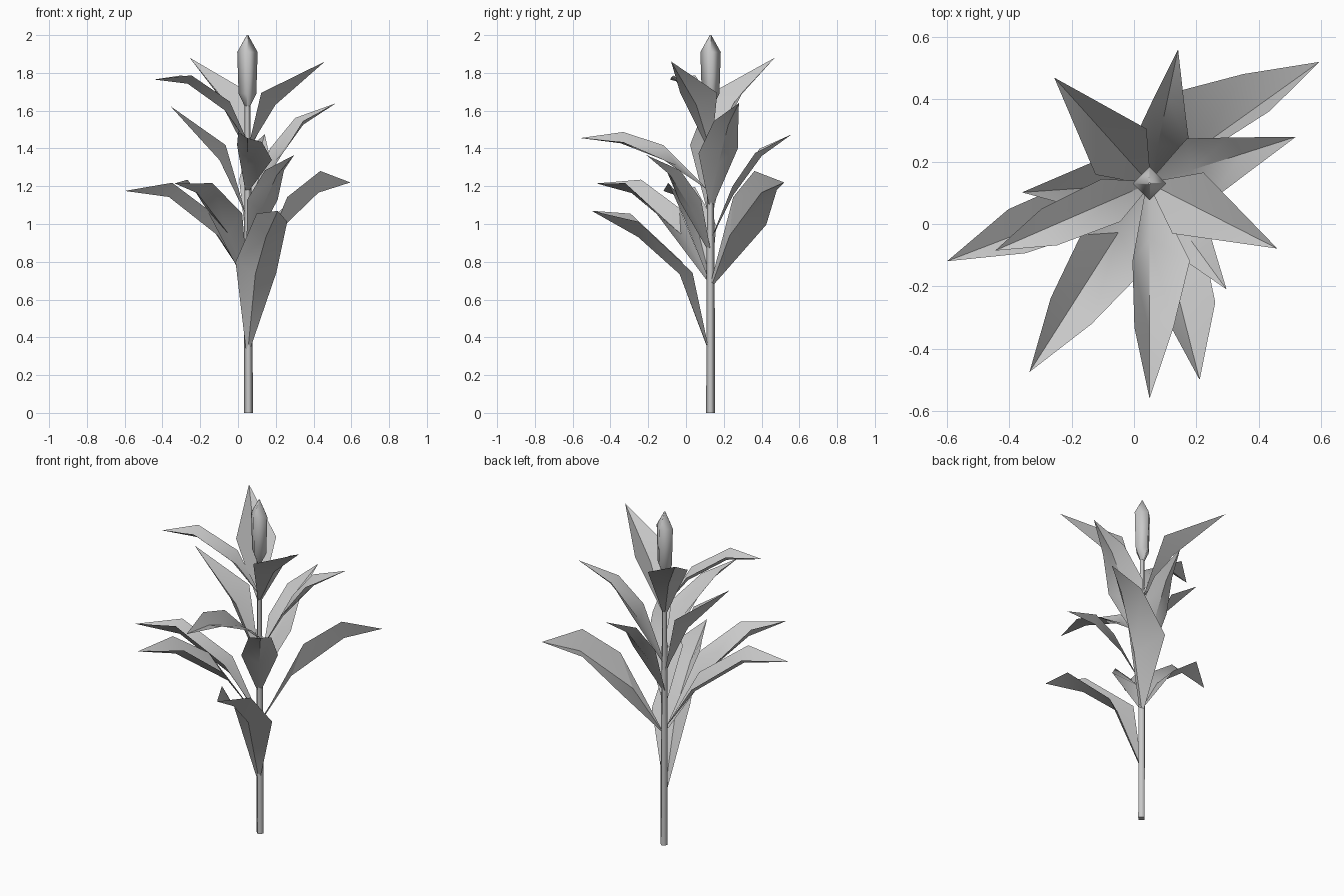
import bpy, bmesh, math
from mathutils import Vector

if "Cube" in bpy.data.objects:
    bpy.data.objects.remove(bpy.data.objects["Cube"], do_unlink=True)

grey = bpy.data.materials.new("plain_grey")
grey.use_nodes = True
tone = (0.58, 0.58, 0.58, 1)
grey.diffuse_color = tone
grey.node_tree.nodes["Principled BSDF"].inputs["Base Color"].default_value = tone

AXIS = Vector((0.05, 0.13, 0))


def finish(name, bm, angle):
    """Turn a bmesh into a named, shaded object."""
    mesh = bpy.data.meshes.new(name)
    bm.to_mesh(mesh)
    bm.free()
    mesh.materials.append(grey)
    ob = bpy.data.objects.new(name, mesh)
    bpy.context.collection.objects.link(ob)
    bpy.ops.object.select_all(action='DESELECT')
    ob.select_set(True)
    bpy.context.view_layer.objects.active = ob
    bpy.ops.object.shade_smooth_by_angle(angle=math.radians(angle))


def post(name, profile, sides=4):
    """Stack of square rings: (x shift, radius, height), with separate flat caps."""
    bm = bmesh.new()
    rings = []
    for shift, radius, z in profile:
        ring = []
        for i in range(sides):
            a = math.tau * i / sides
            ring.append(bm.verts.new(AXIS + Vector(
                (shift + radius * math.cos(a), radius * math.sin(a), z))))
        rings.append(ring)
    for low, high in zip(rings, rings[1:]):
        for i in range(sides):
            j = (i + 1) % sides
            bm.faces.new((low[i], low[j], high[j], high[i]))
    bm.faces.new([bm.verts.new(v.co) for v in reversed(rings[0])])
    bm.faces.new([bm.verts.new(v.co) for v in rings[-1]])
    finish(name, bm, 100)


# Leaf forms, one row per cross-section:
# edge reach, edge rise, width, midrib reach, midrib rise
ARCHED = ((0.36, 0.72, 1.0, 0.26, 0.48), (0.67, 1.02, 0.68, 0.69, 0.90))
CURVED = ((0.25, 0.63, 1.0, 0.24, 0.48), (0.65, 1.07, 0.85, 0.64, 0.93))
SPREAD = ((0.20, 0.59, 1.0, 0.26, 0.54), (0.65, 0.95, 0.75, 0.61, 0.81))
BENT = ((0.32, 0.53, 1.0, 0.28, 0.41), (0.58, 0.84, 0.62, 0.63, 0.79))
STRAIGHT = ((0.30, 0.64, 1.0, 0.36, 0.50),)


def leaf(name, form, heading, base, reach, tip, width, roll=0):
    """Grooved leaf blade growing from the stem at height base."""
    a = math.radians(heading)
    out = Vector((math.cos(a), math.sin(a), 0))
    side = Vector((-math.sin(a), math.cos(a), 0))
    rise = tip - base

    def at(r, z, lateral=0):
        return AXIS + out * r * reach + side * lateral + Vector((0, 0, base + z * rise))

    bm = bmesh.new()
    rows = [[bm.verts.new(at(0.02, 0, s * 0.012)) for s in (-1, 0, 1)]]
    for er, ez, w, mr, mz in form:
        across = w * width * math.cos(roll)
        drop = Vector((0, 0, w * width * math.sin(roll)))
        lean = (at(mr, mz) - at(er, ez)).length * math.sin(roll)
        rows.append([bm.verts.new(at(er, ez, lean - across) + drop),
                     bm.verts.new(at(mr, mz)),
                     bm.verts.new(at(er, ez, lean + across) - drop)])
    for low, high in zip(rows, rows[1:]):
        for i in (0, 1):
            bm.faces.new((low[i], high[i], high[i + 1], low[i + 1]))
    point = bm.verts.new(at(1, 1))
    for i in (0, 1):
        bm.faces.new((rows[-1][i], point, rows[-1][i + 1]))
    finish(name, bm, 30)


# Stem and flower head
post("stem", [(0.006, 0.023, 0), (0.004, 0.022, 0.7), (0, 0.015, 1.63)])
post("flower_head", [(0, 0.008, 1.61), (0, 0.047, 1.69),
                     (0, 0.054, 1.91), (0, 0.004, 2.0)])

# Lower arched leaves: heading, base height, reach, tip height, half width, roll
leaf("low_front_leaf", SPREAD, -75.7, 0.34, 0.65, 1.07, 0.115, 0.25)
leaf("low_back_leaf", ARCHED, 35.6, 0.68, 0.67, 1.22, 0.13, 0.6)
leaf("low_front_right_leaf", ARCHED, 237.5, 0.70, 0.717, 1.215, 0.115, 0.12)
leaf("low_right_leaf", CURVED, 201, 0.72, 0.696, 1.175, 0.09, -0.15)

# Middle leaves
leaf("mid_front_left_leaf", BENT, -54, 0.86, 0.42, 1.365, 0.10)
leaf("mid_back_leaf", BENT, 78, 0.93, 0.44, 1.475, 0.09, -0.2)
leaf("mid_right_leaf", STRAIGHT, 184, 1.05, 0.41, 1.625, 0.10)
leaf("mid_left_leaf", BENT, 17.7, 1.1, 0.493, 1.64, 0.11, -0.12)
leaf("mid_front_leaf", ARCHED, -90, 1.18, 0.69, 1.455, 0.10, 0.4)

# Top leaves around the flower head
leaf("top_left_leaf", STRAIGHT, -27, 1.40, 0.46, 1.86, 0.11)
leaf("top_back_right_leaf", STRAIGHT, 132, 1.40, 0.457, 1.88, 0.11)
leaf("top_right_leaf", CURVED, 203.5, 1.45, 0.54, 1.765, 0.075)
